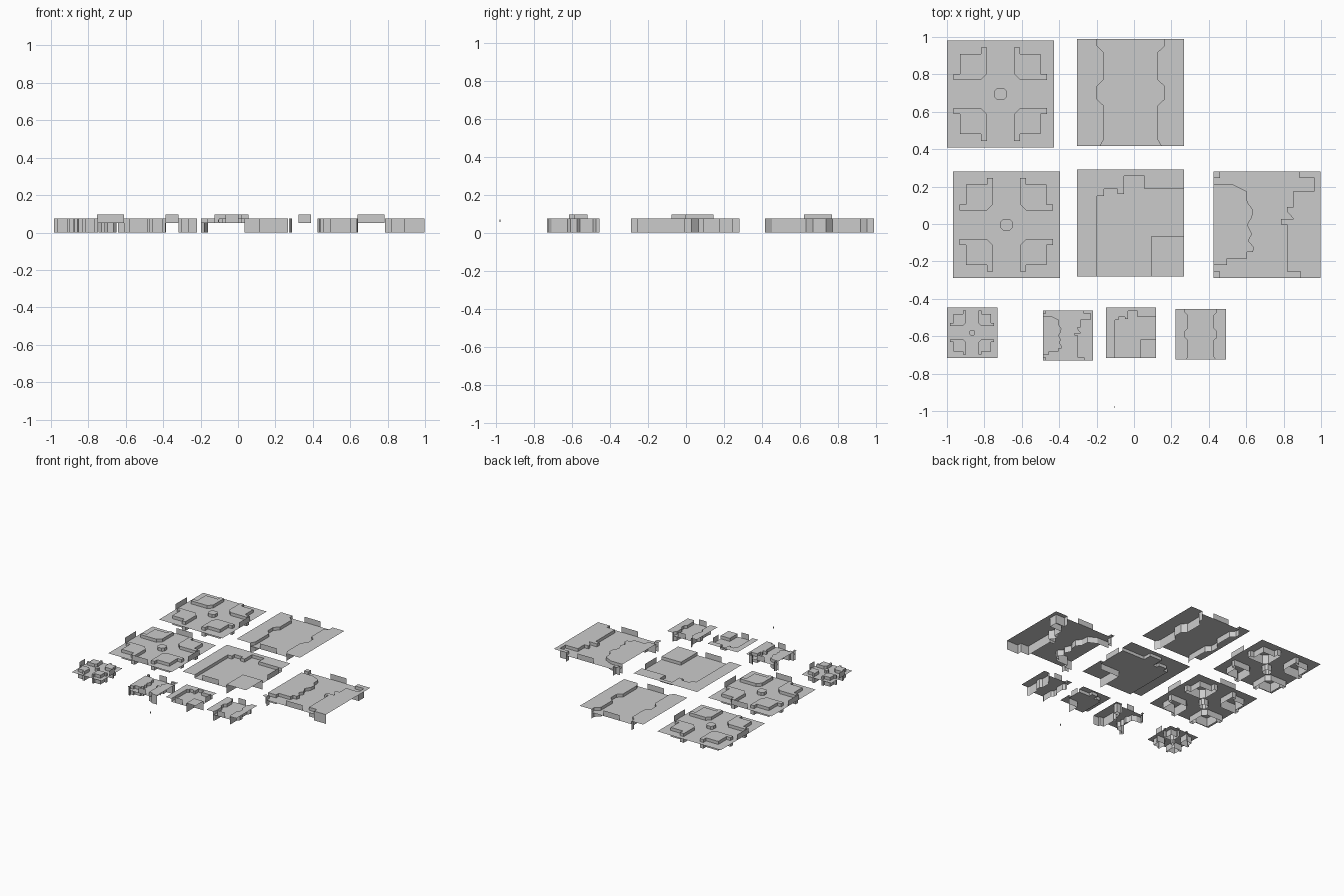
import bpy, bmesh
from mathutils import Vector
from mathutils.geometry import delaunay_2d_cdt

if "Cube" in bpy.data.objects:
    bpy.data.objects.remove(bpy.data.objects["Cube"])

H = 0.286                       # half width of a large tile
FLOOR, TOP, DOOR = 0.05, 0.075, 0.095
SMALL = 0.47


def make_object(name, bm):
    mesh = bpy.data.meshes.new(name)
    bm.to_mesh(mesh)
    bm.free()
    bpy.context.collection.objects.link(bpy.data.objects.new(name, mesh))


def tile(name, centre, regions, doors, s=1.0):
    """Floor sheet with raised regions (wall path, border corners, wall bottom) and door panels."""
    cx, cy = centre
    verts, faces = [], []

    def add(points):
        start = len(verts)
        verts.extend(Vector(p) for p in points)
        faces.append(list(range(start, len(verts))))

    add([(-H, -H), (H, -H), (H, H), (-H, H)])
    for path, border, low in regions:
        pts = path + border
        area = sum(a[0] * b[1] - b[0] * a[1] for a, b in zip(pts, pts[1:] + pts[:1]))
        add(pts if area > 0 else pts[::-1])
    co, _, tris, _, _, source = delaunay_2d_cdt(verts, [], faces, 0, 1e-5)

    bm = bmesh.new()

    def face(points):
        bm.faces.new([bm.verts.new((cx + x * s, cy + y * s, z)) for x, y, z in points])

    # floor and raised tops
    for t, src in zip(tris, source):
        if src:
            z = TOP if any(i > 0 for i in src) else FLOOR
            face([(co[i].x, co[i].y, z) for i in t])
    # walls
    for path, border, low in regions:
        loop = path if border else path + path[:1]
        for (ax, ay), (bx, by) in zip(loop, loop[1:]):
            face([(ax, ay, low), (bx, by, low), (bx, by, TOP), (ax, ay, TOP)])
    # upright door panels on the tile edges
    for side, off in doors:
        a, b = off - 0.073, off + 0.073
        e = H if side in ('back', 'right') else -H
        ends = [(a, e), (b, e)] if side in ('back', 'front') else [(e, a), (e, b)]
        (ax, ay), (bx, by) = ends
        face([(ax, ay, FLOOR), (bx, by, FLOOR), (bx, by, DOOR), (ax, ay, DOOR)])

    bmesh.ops.remove_doubles(bm, verts=bm.verts, dist=1e-5)
    bmesh.ops.dissolve_limit(bm, angle_limit=0.01, verts=bm.verts, edges=bm.edges)
    make_object(name, bm)


# room with four corner blocks and a pillar
block = [(0.215, 0.215), (0.105, 0.215), (0.105, 0.25), (0.073, 0.25), (0.073, 0.108),
         (0.105, 0.076), (0.25, 0.076), (0.25, 0.108), (0.215, 0.108)]
room = [([(x * sx, y * sy) for x, y in block], [], 0.0) for sx in (1, -1) for sy in (1, -1)]
a, b = 0.032, 0.017
room.append(([(a, -b), (a, b), (b, a), (-b, a), (-a, b), (-a, -b), (-b, -a), (b, -a)], [], 0.0))

# straight corridor with bulging walls
bulge = [(-0.18, H), (-0.18, 0.25), (-0.143, 0.215), (-0.143, 0.07), (-0.18, 0.035),
         (-0.18, -0.035), (-0.143, -0.07), (-0.143, -0.25), (-0.165, -H)]
corridor = [([(x * m, y) for x, y in bulge], [(-H * m, -H), (-H * m, H)], 0.0) for m in (1, -1)]

# corner bend
bend = [
    ([(-0.18, -H), (-0.18, 0.145), (-0.143, 0.145), (-0.143, 0.18), (-0.07, 0.18),
      (-0.07, 0.155), (-0.035, 0.155), (-0.035, 0.25), (0.075, 0.25), (0.075, 0.18), (H, 0.18)],
     [(H, H), (-H, H), (-H, -H)], FLOOR),
    ([(0.11, -H), (0.11, -0.073), (H, -0.073)], [(H, -H)], 0.0)]

# rough passage
passage = [
    ([(-H, 0.215), (-0.18, 0.215), (-0.11, 0.18), (-0.105, 0.12), (-0.075, 0.08), (-0.08, 0.04),
      (-0.105, 0.0), (-0.08, -0.05), (-0.1, -0.085), (-0.07, -0.12), (-0.075, -0.147),
      (-0.108, -0.147), (-0.108, -0.18), (-0.215, -0.18), (-0.215, -0.215), (-H, -0.215)],
     [(-H, 0.0)], 0.0),
    ([(-H, 0.25), (-0.25, 0.25), (-0.25, H)], [(-H, H)], 0.0),
    ([(-H, -0.25), (-0.25, -0.25), (-0.25, -H)], [(-H, -H)], 0.0),
    ([(0.175, H), (0.175, 0.25), (0.255, 0.25), (0.255, 0.18), (0.143, 0.18), (0.143, 0.095),
      (0.108, 0.095), (0.108, 0.07), (0.143, 0.03), (0.075, 0.03), (0.075, 0.0), (0.108, 0.0),
      (0.108, -0.25), (0.18, -0.25), (0.18, -H), (H, -H)],
     [(H, H)], 0.0)]

ends = [('front', 0), ('back', 0)]
sides = [('left', 0), ('right', 0)]
turn = [('front', -0.035), ('right', 0.065)]

tile('room_two_doors', (-0.714, 0.695), room, sides)
tile('room_four_doors', (-0.682, -0.004), room, sides + ends)
tile('corridor', (-0.018, 0.702), corridor, ends)
tile('corner_bend', (-0.018, 0.006), bend, turn)
tile('rough_passage', (0.711, -0.004), passage, ends)
tile('small_room', (-0.865, -0.581), room, sides, SMALL)
tile('small_passage', (-0.353, -0.596), passage, ends, SMALL)
tile('small_bend', (-0.016, -0.582), bend, turn, SMALL)
tile('small_corridor', (0.357, -0.59), corridor, ends, SMALL)

# tiny loose marker in front
bm = bmesh.new()
bmesh.ops.create_cube(bm, size=1)
bmesh.ops.scale(bm, vec=(0.006, 0.006, 0.014), verts=bm.verts)
bmesh.ops.translate(bm, vec=(-0.105, -0.978, 0.062), verts=bm.verts)
make_object('loose_marker', bm)
